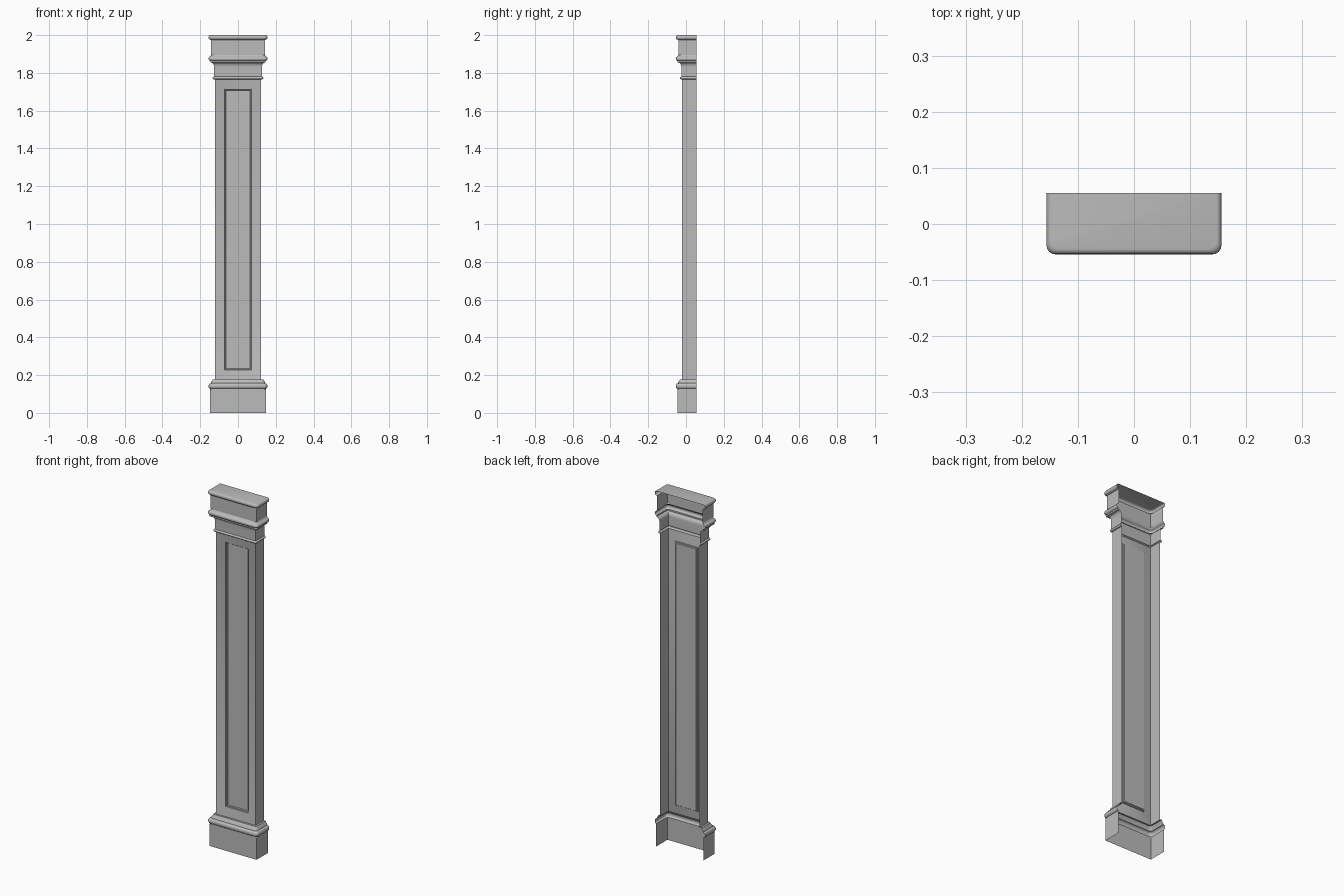
import bpy, bmesh, math

cube = bpy.data.objects.get("Cube")
if cube:
    bpy.data.objects.remove(cube)

BACK = 0.055        # open rear plane
SHAFT = 0.123       # half width of the shaft
FRONT = 0.102       # half width minus this is the forward reach

stone = bpy.data.materials.new("grey stone")
stone.use_nodes = True
stone.diffuse_color = (0.5, 0.5, 0.5, 1)
stone.node_tree.nodes["Principled BSDF"].inputs["Base Color"].default_value = (0.5, 0.5, 0.5, 1)


def finish(bm, name):
    bmesh.ops.remove_doubles(bm, verts=bm.verts, dist=0.0002)
    mesh = bpy.data.meshes.new(name)
    bm.to_mesh(mesh)
    bm.free()
    obj = bpy.data.objects.new(name, mesh)
    bpy.context.collection.objects.link(obj)
    mesh.materials.append(stone)
    bpy.ops.object.select_all(action='DESELECT')
    obj.select_set(True)
    bpy.context.view_layer.objects.active = obj
    bpy.ops.object.shade_smooth_by_angle(angle=math.radians(35))
    return obj


def section(bm, half, z, radius):
    """Three-sided section, open at the rear, with rounded front corners."""
    front = FRONT - half
    pts = [(-half, BACK)]
    for side in (-1, 1):
        for i in range(5):
            a = math.pi * (1 + i / 8) if side < 0 else math.pi * (1.5 + i / 8)
            pts.append((side * (half - radius) + radius * math.cos(a),
                        front + radius + radius * math.sin(a)))
    pts.append((half, BACK))
    return [bm.verts.new((x, y, z)) for x, y in pts]


def moulding(name, profile, radius=0.0, cap=False):
    """Sweep a (half width, height) profile around the front and sides."""
    bm = bmesh.new()
    rings = [section(bm, h, z, max(0, min(radius, h - SHAFT))) for h, z in profile]
    for low, high in zip(rings, rings[1:]):
        for i in range(len(low) - 1):
            bm.faces.new((low[i], low[i + 1], high[i + 1], high[i]))
    if cap:
        bm.faces.new(rings[-1])
    return finish(bm, name)


def bead(inner, outer, low, high, steps=8):
    """Half-round profile between two heights."""
    mid, r = (low + high) / 2, (high - low) / 2
    return [(inner + (outer - inner) * math.cos(t), mid + r * math.sin(t))
            for t in (math.pi * (i / steps - 0.5) for i in range(steps + 1))]


# Base
moulding("plinth", [(0.147, 0), (0.147, 0.125)])
moulding("base_moulding",
         [(0.147, 0.125)] + bead(0.147, 0.156, 0.128, 0.156)
         + [(0.144, 0.157), (0.142, 0.165), (0.136, 0.172), (0.134, 0.178), (SHAFT, 0.178)], 0.016)

# Shaft sides and recessed front panel
bm = bmesh.new()
Z0, Z1 = 0.176, 1.768
face_y = FRONT - SHAFT


def frame(inset, depth):
    w = SHAFT - inset
    return [bm.verts.new((x, face_y + depth, z)) for x, z in
            ((-w, Z0 + inset), (w, Z0 + inset), (w, Z1 - inset), (-w, Z1 - inset))]


rings = [frame(i, d) for i, d in
         ((0, 0), (0.052, 0.013), (0.053, 0.017), (0.057, 0.018), (0.060, 0.022))]
for a, b in zip(rings, rings[1:]):
    for i in range(4):
        j = (i + 1) % 4
        bm.faces.new((a[i], a[j], b[j], b[i]))
bm.faces.new(rings[-1])
for bottom, top in ((rings[0][0], rings[0][3]), (rings[0][2], rings[0][1])):
    rear = [bm.verts.new((v.co.x, BACK, v.co.z)) for v in (top, bottom)]
    bm.faces.new((bottom, top, *rear))
bmesh.ops.recalc_face_normals(bm, faces=bm.faces)
if sum(f.normal.y * f.calc_area() for f in bm.faces) > 0:
    bmesh.ops.reverse_faces(bm, faces=bm.faces)
finish(bm, "panelled_shaft")

# Capital
moulding("neck_bead", [(SHAFT, 1.766)] + bead(0.127, 0.134, 1.766, 1.780) + [(0.127, 1.780)], 0.008)
cove = [(0.127 + 0.015 * (1 - math.cos(t)), 1.832 + 0.022 * math.sin(t))
        for t in (math.pi / 2 * i / 6 for i in range(7))]
moulding("capital_neck", [(0.127, 1.780)] + cove + [(0.146, 1.854), (0.146, 1.862)])
moulding("capital_moulding",
         [(0.146, 1.862)] + bead(0.148, 0.156, 1.864, 1.886)
         + [(0.146, 1.888), (0.142, 1.896)], 0.016)
moulding("capital_block", [(0.142, 1.896), (0.142, 1.974)])
moulding("top_slab", [(0.142, 1.974)] + bead(0.147, 0.156, 1.976, 2.0), 0.016, cap=True)
